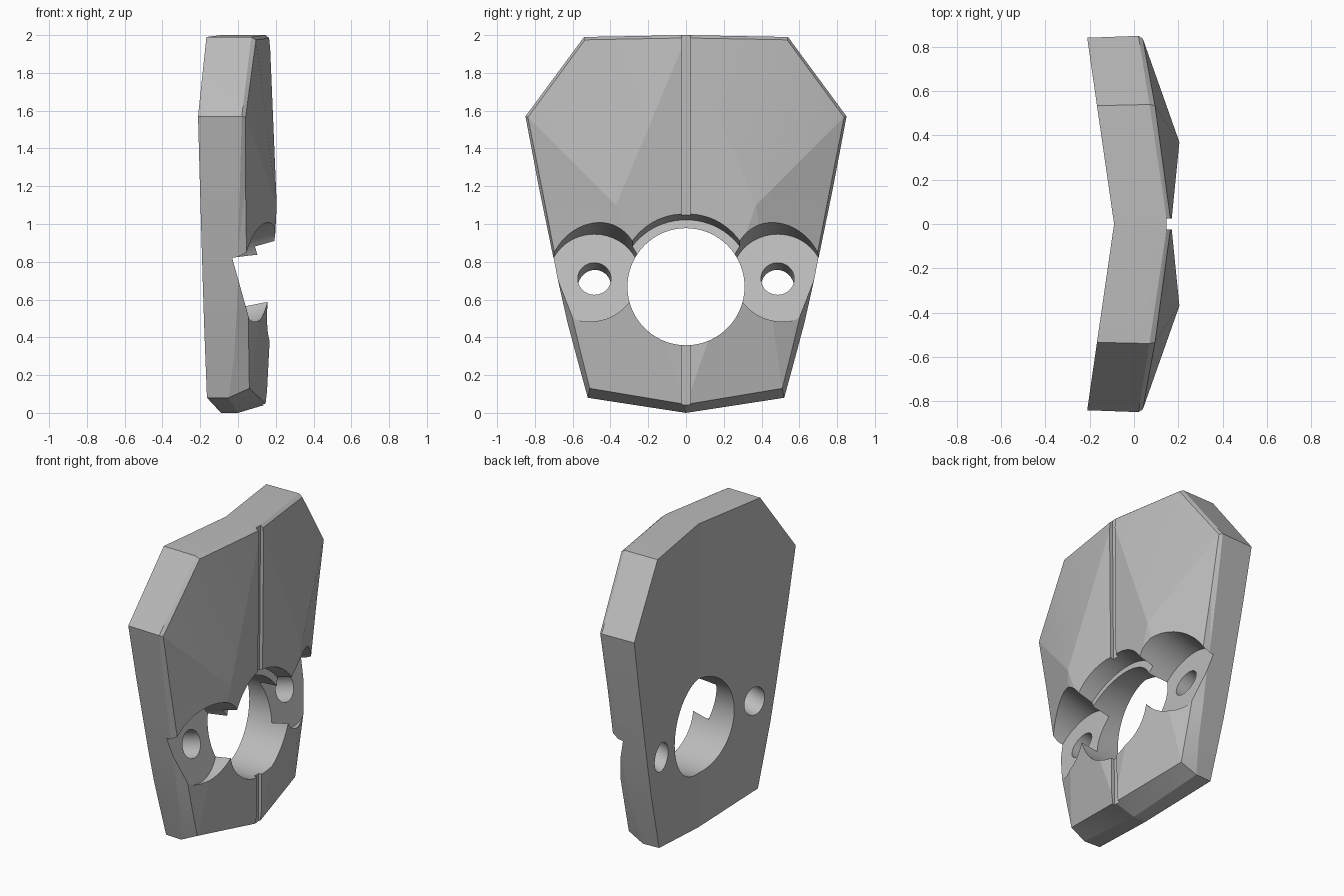
import bpy, bmesh, math
from mathutils import Matrix, Vector

if "Cube" in bpy.data.objects:
    bpy.data.objects.remove(bpy.data.objects["Cube"])

TILT = math.atan(0.28)          # upward lean of the pockets and screw holes

grey = bpy.data.materials.new("plain_grey")
grey.use_nodes = True
grey.diffuse_color = (0.5, 0.5, 0.5, 1)
grey.node_tree.nodes["Principled BSDF"].inputs["Base Color"].default_value = (0.5, 0.5, 0.5, 1)


def add_object(name, bm):
    bmesh.ops.recalc_face_normals(bm, faces=bm.faces)
    mesh = bpy.data.meshes.new(name)
    bm.to_mesh(mesh)
    bm.free()
    mesh.materials.append(grey)
    obj = bpy.data.objects.new(name, mesh)
    bpy.context.collection.objects.link(obj)
    return obj


# Half outline from bottom centre to top centre: (y, z, x of shoulder)
outline = [(0, 0, 0), (.52, .08, -.05), (.58, .3, -.02), (.628, .48, -.01),
           (.675, .69, 0), (.71, .86, 0), (.78, 1.2, .01), (.85, 1.57, .02),
           (.54, 1.99, .07), (0, 2, .15)]
# Front rim of the same half: (y, z, x)
rim = [(0, .045, .15), (.51, .13, .06), (.56, .33, .057), (.603, .51, .055),
       (.655, .69, .05), (.695, .84, .045), (.765, 1.2, .04), (.837, 1.565, .04),
       (.535, 1.975, .095), (0, 1.985, .168)]
peak = (.37, 1.1, .205)

# Plate body: chevron back, curved sides, faceted front, mirrored in y
bm = bmesh.new()
for side in (1, -1):
    def vert(p):
        return bm.verts.new((p[2], p[0] * side, p[1]))
    back = [vert((y * .99, z, -.09 - .143 * y)) for y, z, x in outline]
    shoulder = [vert(p) for p in outline]
    front = [vert(p) for p in rim]
    top = vert(peak)
    bm.faces.new(back)
    for lower, upper in ((back, shoulder), (shoulder, front)):
        for i in range(len(lower) - 1):
            bm.faces.new((lower[i], lower[i + 1], upper[i + 1], upper[i]))
    for a, b in zip(front, front[1:] + front[:1]):
        bm.faces.new((a, b, top))
bmesh.ops.remove_doubles(bm, verts=bm.verts, dist=0.0005)
bmesh.ops.triangulate(bm, faces=[f for f in bm.faces if len(f.verts) == 4])
plate = add_object("faceted_plate", bm)


def cut(cutter):
    cutter.hide_render = True
    mod = plate.modifiers.new("cut", 'BOOLEAN')
    mod.operation = 'DIFFERENCE'
    mod.solver = 'EXACT'
    mod.object = cutter
    bpy.context.view_layer.objects.active = plate
    bpy.ops.object.modifier_apply(modifier=mod.name)
    bpy.data.objects.remove(cutter)


def cut_cylinder(name, base, radius, start, end, tilt):
    axis = Vector((math.cos(tilt), 0, math.sin(tilt)))
    middle = Vector(base) + axis * (start + end) / 2
    bm = bmesh.new()
    bmesh.ops.create_cone(bm, cap_ends=True, segments=72, radius1=radius,
                          radius2=radius, depth=end - start,
                          matrix=Matrix.Translation(middle)
                          @ Matrix.Rotation(math.pi / 2 - tilt, 4, 'Y'))
    cut(add_object(name, bm))


# Centre groove down the front, stopping at the lower chamfer
bm = bmesh.new()
bmesh.ops.create_cube(bm, size=1, matrix=Matrix.Translation((.24, 0, 1.04))
                      @ Matrix.Rotation(.008, 4, 'Y')
                      @ Matrix.Diagonal((.2, .048, 2, 1)))
cut(add_object("groove_cutter", bm))

# Leaning side pockets with screw holes
for side in (1, -1):
    spot = (0, .485 * side, .71)
    cut_cylinder("pocket_cutter", spot, .245, 0, .6, TILT)
    cut_cylinder("screw_hole_cutter", spot, .088, -.5, .3, TILT)

# Leaning counterbore, then the large through hole
cut_cylinder("counterbore_cutter", (.145, 0, .685), .35, 0, .5, TILT)
cut_cylinder("main_hole_cutter", (0, 0, .668), .31, -.6, .6, 0)

bpy.ops.object.select_all(action='DESELECT')
plate.select_set(True)
bpy.context.view_layer.objects.active = plate
bpy.ops.object.shade_smooth_by_angle(angle=math.radians(10))
